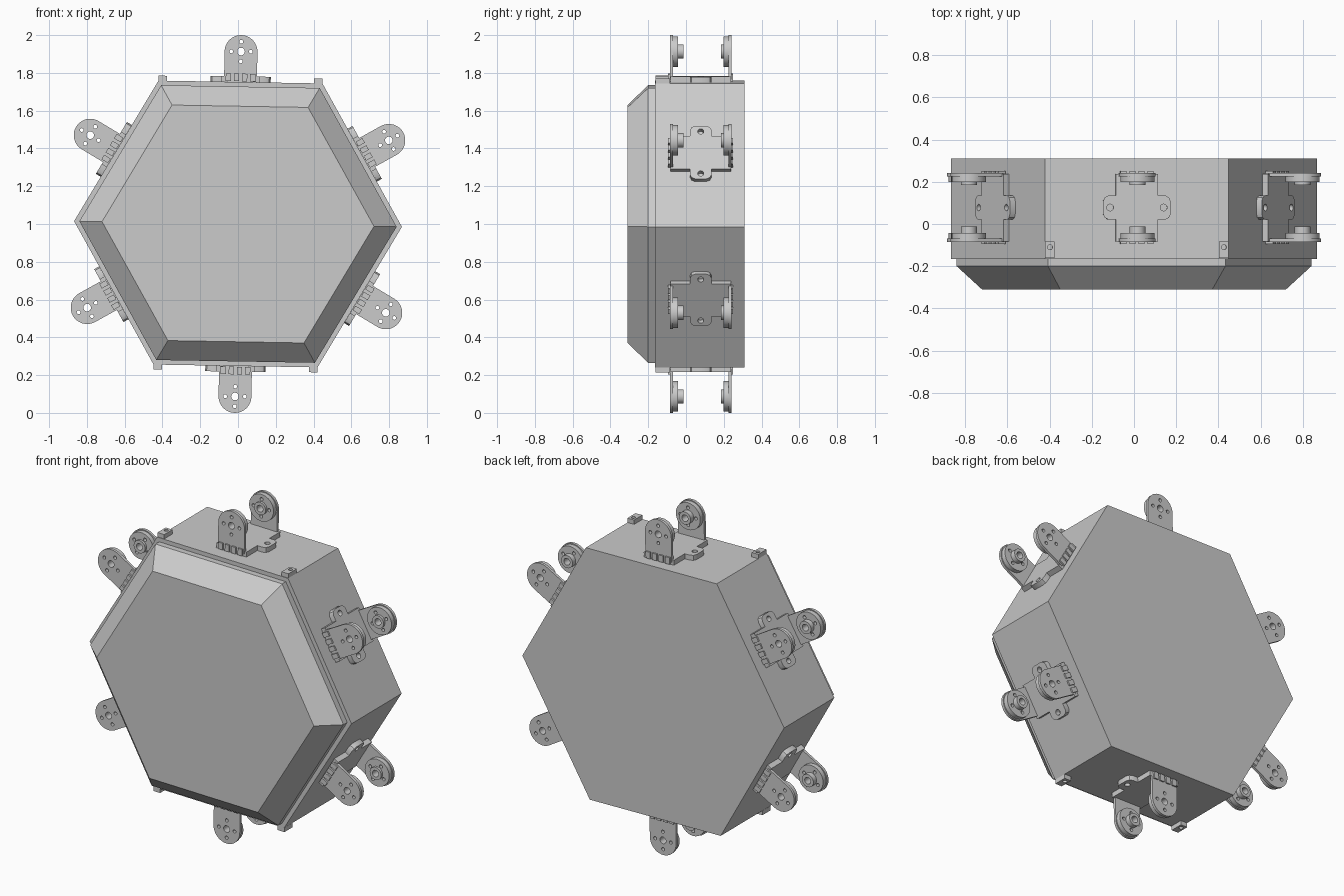
import bpy, bmesh, math
from mathutils import Matrix, Vector

if "Cube" in bpy.data.objects:
    bpy.data.objects.remove(bpy.data.objects["Cube"])

TILT = math.radians(-1)          # slight roll of the whole hexagon
APOTHEM = 0.752                  # hull centre to flat side
CENTRE = Vector((0, 0, 1))

grey = bpy.data.materials.new("plain grey")
grey.use_nodes = True
grey.diffuse_color = (0.6, 0.6, 0.6, 1)
grey.node_tree.nodes["Principled BSDF"].inputs["Base Color"].default_value = (0.6, 0.6, 0.6, 1)


def add_object(name, mesh, matrix=Matrix(), smooth=False):
    mesh.materials.clear()
    mesh.materials.append(grey)
    obj = bpy.data.objects.new(name, mesh)
    bpy.context.collection.objects.link(obj)
    obj.matrix_world = matrix
    if smooth:
        bpy.ops.object.select_all(action="DESELECT")
        obj.select_set(True)
        bpy.context.view_layer.objects.active = obj
        bpy.ops.object.shade_smooth_by_angle(angle=math.radians(35))
    return obj


def hex_stack(name, rings):
    """Closed solid through hexagon rings of (radius, y)."""
    bm = bmesh.new()
    loops = []
    for radius, y in rings:
        angles = [TILT + i * math.pi / 3 for i in range(6)]
        loops.append([bm.verts.new(CENTRE + Vector((radius * math.cos(a), y, radius * math.sin(a))))
                      for a in angles])
    for a, b in zip(loops, loops[1:]):
        for i in range(6):
            j = (i + 1) % 6
            bm.faces.new((a[i], a[j], b[j], b[i]))
    bm.faces.new(loops[0])
    bm.faces.new(loops[-1])
    bmesh.ops.recalc_face_normals(bm, faces=bm.faces)
    mesh = bpy.data.meshes.new(name)
    bm.to_mesh(mesh)
    bm.free()
    add_object(name, mesh)


def circle(x, y, r, n=24):
    return [(x + r * math.cos(2 * math.pi * i / n), y + r * math.sin(2 * math.pi * i / n))
            for i in range(n)]


def rect(x, y, w, h):
    return [(x + sx * w / 2, y + sy * h / 2) for sx, sy in ((-1, -1), (1, -1), (1, 1), (-1, 1))]


def plate(name, outlines, low, high, matrix):
    """Flat outline with holes, thickened from low to high."""
    curve = bpy.data.curves.new(name, "CURVE")
    curve.dimensions = "2D"
    curve.fill_mode = "BOTH"
    curve.extrude = (high - low) / 2
    for pts in outlines:
        spline = curve.splines.new("POLY")
        spline.points.add(len(pts) - 1)
        for p, (x, y) in zip(spline.points, pts):
            p.co = (x, y, 0, 1)
        spline.use_cyclic_u = True
    temp = bpy.data.objects.new(name, curve)
    bpy.context.collection.objects.link(temp)
    bpy.context.view_layer.update()
    graph = bpy.context.evaluated_depsgraph_get()
    mesh = bpy.data.meshes.new_from_object(temp.evaluated_get(graph))
    bpy.data.objects.remove(temp)
    bm = bmesh.new()
    bm.from_mesh(mesh)
    bmesh.ops.remove_doubles(bm, verts=bm.verts, dist=1e-5)
    bmesh.ops.recalc_face_normals(bm, faces=bm.faces)
    bm.to_mesh(mesh)
    bm.free()
    add_object(name, mesh, matrix @ Matrix.Translation((0, 0, (low + high) / 2)), True)


def side_frame(angle):
    """Frame on a hull side: x along the side, y to the back, z outward."""
    return (Matrix.Translation(CENTRE) @ Matrix.Rotation(math.pi / 2 - angle, 4, "Y")
            @ Matrix.Translation((0, 0, APOTHEM)))


# Hull and front lid
hex_stack("hull", [(0.868, 0.31), (0.868, -0.165)])
hex_stack("front_lid", [(0.84, -0.16), (0.84, -0.2), (0.72, -0.31)])

# Bracket outlines
corner = [(0.1, 0.16), (0.1, 0.057), (0.135, 0.057), (0.152, 0.048), (0.16, 0.03)]
half = corner + [(x, -y) for x, y in reversed(corner)]
base = half + [(-x, -y) for x, y in half]
ARM_Z, ARM_R, SCREW = 0.161, 0.087, 0.052
arm = [(-ARM_R, 0.015), (ARM_R, 0.015)]
arm += [(ARM_R * math.cos(i * math.pi / 20), ARM_Z + ARM_R * math.sin(i * math.pi / 20))
        for i in range(21)]
hub_hole = circle(0, ARM_Z, 0.02)
screws = [circle(dx * SCREW, ARM_Z + dz * SCREW, 0.01, 12)
          for dx, dz in ((1, 0), (0, 1), (-1, 0), (0, -1))]


def bracket(frame):
    frame = frame @ Matrix.Translation((0, 0.078, 0))
    ears = [circle(s * 0.127, 0, 0.016, 16) for s in (-1, 1)]
    plate("bracket_base", [base] + ears, 0, 0.03, frame)
    for side, word, boss in ((-1, "front", 0.03), (1, "back", 0.014)):
        # Plate z points toward the front after this turn
        upright = frame @ Matrix.Rotation(math.pi / 2, 4, "X")

        def layer(name, outlines, a, b):
            lo, hi = sorted((-side * a, -side * b))
            plate(word + name, outlines, lo, hi, upright)

        layer("_arm", [arm, hub_hole] + screws, 0.147, 0.163)
        layer("_disc", [circle(0, ARM_Z, 0.081, 32), hub_hole] + screws, 0.12, 0.147)
        layer("_boss", [circle(0, ARM_Z, 0.038), hub_hole], 0.12 - boss, 0.12)
        for i in range(4):
            layer("_rib", [rect((i - 1.5) * 0.043, 0.024, 0.028, 0.04)], 0.155, 0.172)


for k in range(6):
    bracket(side_frame(TILT + math.pi / 6 + k * math.pi / 3))

# Lid latch tabs near the top and bottom corners
for word, turn in (("upper", 1), ("lower", -1)):
    for s in (-1, 1):
        plate(word + "_latch_tab",
              [rect(s * 0.412, -0.123, 0.045, 0.078), circle(s * 0.412, -0.11, 0.012, 16)],
              0, 0.026, side_frame(TILT + turn * math.pi / 2))
